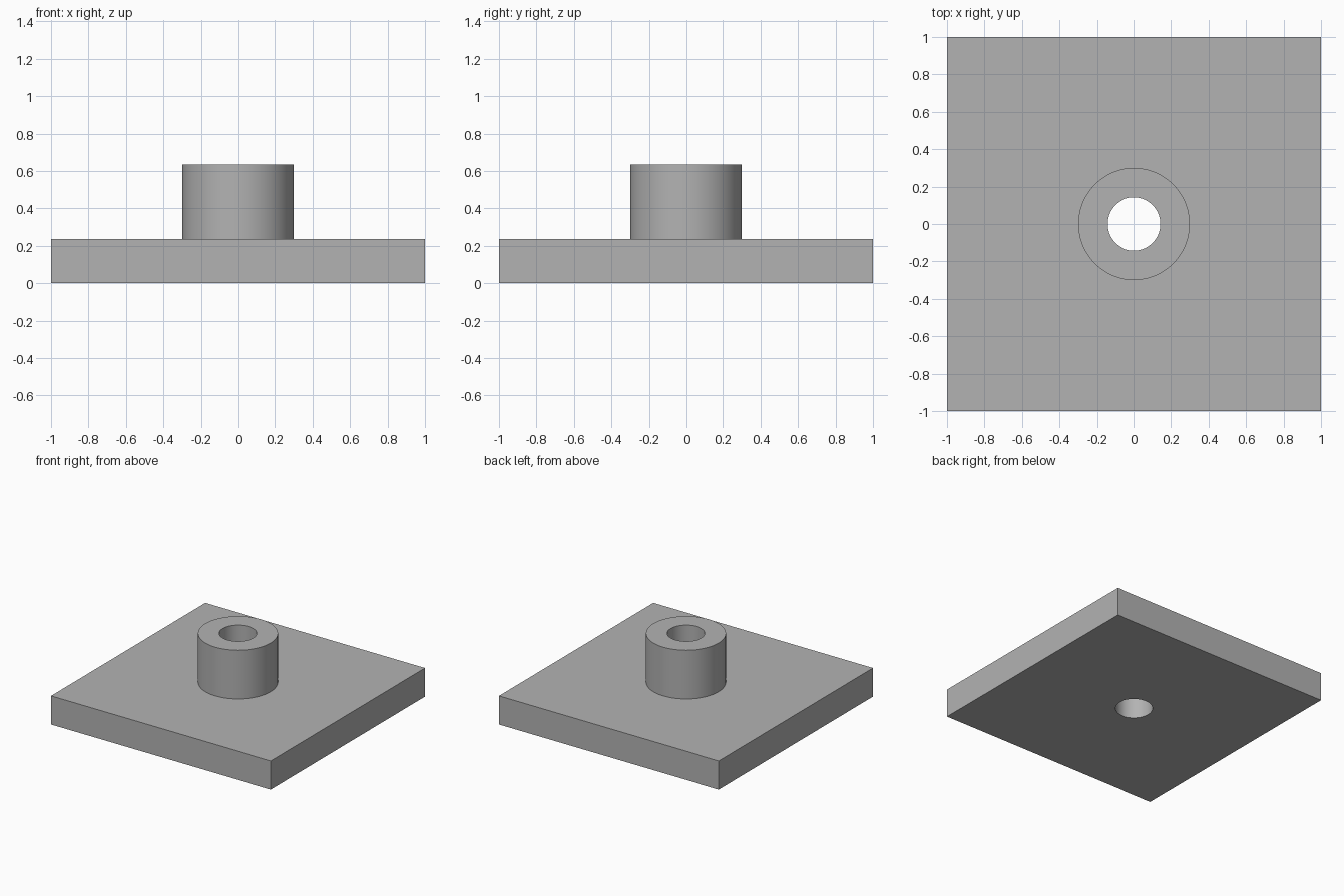
import bpy
import math

PLATE_SIZE, PLATE_TOP = 2.0, 0.235
COLLAR_RADIUS, COLLAR_TOP = 0.3, 0.635
BORE_RADIUS = 0.143
SEGMENTS = 96

cube = bpy.data.objects.get("Cube")
if cube:
    bpy.data.objects.remove(cube, do_unlink=True)

# One plain grey for the whole casting
grey = bpy.data.materials.new("plain grey")
grey.use_nodes = True
colour = (0.45, 0.45, 0.45, 1)
grey.diffuse_color = colour
grey.node_tree.nodes["Principled BSDF"].inputs["Base Color"].default_value = colour


def cylinder(name, radius, bottom, top):
    bpy.ops.mesh.primitive_cylinder_add(
        vertices=SEGMENTS, radius=radius, depth=top - bottom,
        location=(0, 0, (bottom + top) / 2))
    obj = bpy.context.object
    obj.name = name
    obj.data.materials.append(grey)
    return obj


def combine(target, tool, operation):
    mod = target.modifiers.new(operation.title(), "BOOLEAN")
    mod.operation = operation
    mod.solver = "EXACT"
    mod.object = tool
    bpy.context.view_layer.objects.active = target
    bpy.ops.object.modifier_apply(modifier=mod.name)
    bpy.data.objects.remove(tool, do_unlink=True)


# Square base plate
bpy.ops.mesh.primitive_cube_add(size=1, location=(0, 0, PLATE_TOP / 2))
base = bpy.context.object
base.name = "base_plate_with_collar"
base.scale = (PLATE_SIZE, PLATE_SIZE, PLATE_TOP)
bpy.ops.object.transform_apply(location=True, rotation=False, scale=True)
base.data.materials.append(grey)

# Round collar fused onto the plate, then a bore through both
combine(base, cylinder("collar", COLLAR_RADIUS, PLATE_TOP / 2, COLLAR_TOP), "UNION")
combine(base, cylinder("bore_cutter", BORE_RADIUS, -0.2, COLLAR_TOP + 0.2), "DIFFERENCE")

# Smooth round walls with sharp rims
bpy.ops.object.select_all(action="DESELECT")
base.select_set(True)
bpy.context.view_layer.objects.active = base
bpy.ops.object.shade_smooth_by_angle(angle=math.radians(30))
